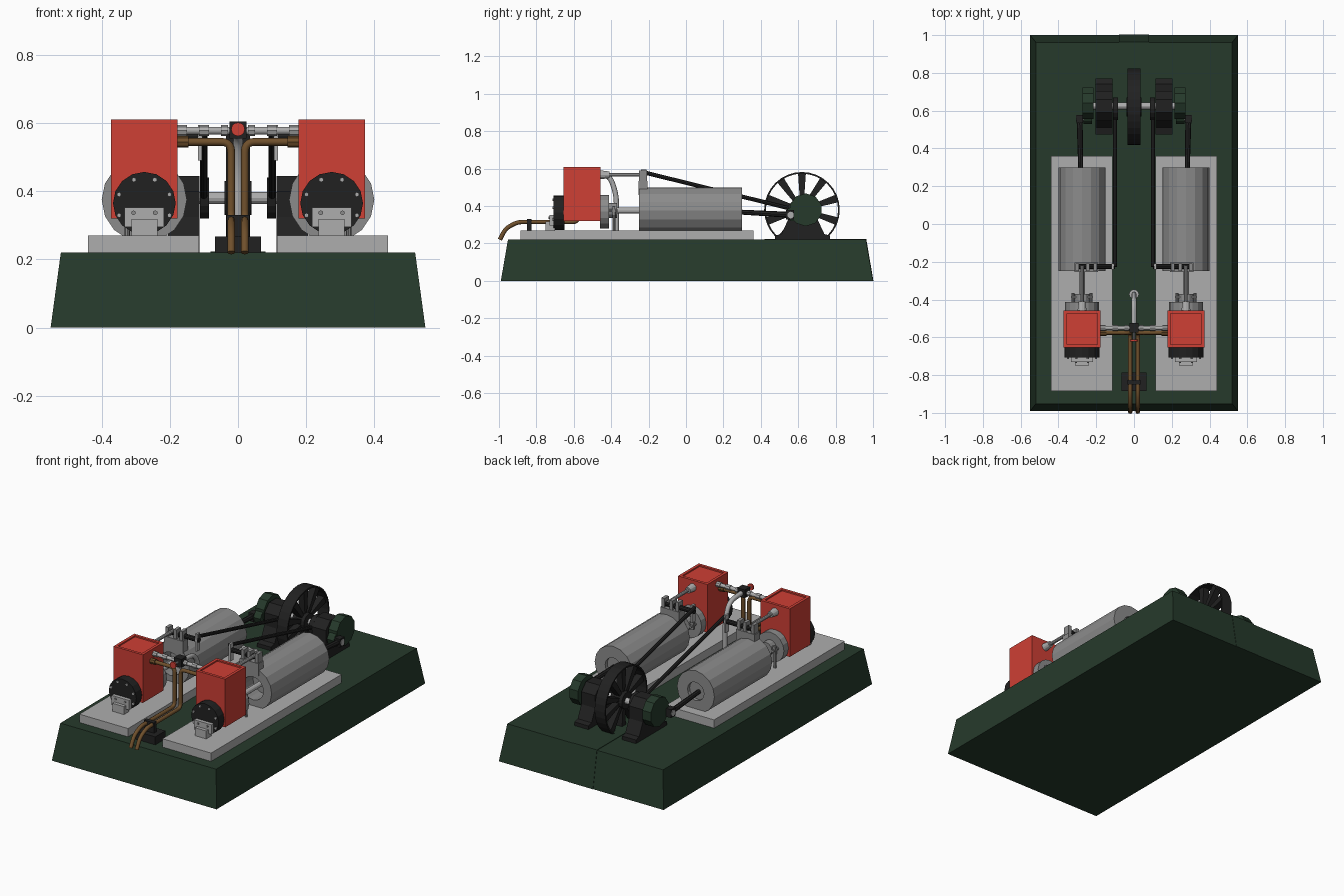
import bpy, bmesh, math
from mathutils import Vector, Matrix

if "Cube" in bpy.data.objects:
    bpy.data.objects.remove(bpy.data.objects["Cube"])


def material(name, rgb):
    m = bpy.data.materials.new(name)
    m.diffuse_color = (*rgb, 1)
    m.use_nodes = True
    m.node_tree.nodes["Principled BSDF"].inputs["Base Color"].default_value = m.diffuse_color
    return m


GREEN = material("green", (0.019, 0.042, 0.024))
RED = material("red", (0.62, 0.05, 0.035))
BLACK = material("black", (0.015, 0.015, 0.015))
COPPER = material("copper", (0.16, 0.08, 0.025))
STEEL = material("steel", (0.26, 0.26, 0.26))
BED = material("bed", (0.42, 0.42, 0.42))


def finish(name, bm, mat):
    bmesh.ops.recalc_face_normals(bm, faces=bm.faces)
    me = bpy.data.meshes.new(name)
    bm.to_mesh(me)
    bm.free()
    me.materials.append(mat)
    ob = bpy.data.objects.new(name, me)
    bpy.context.collection.objects.link(ob)
    return ob


def box(name, xs, ys, zs, mat, taper=(0, 0)):
    bm = bmesh.new()
    x, y, z = sorted(xs), sorted(ys), sorted(zs)
    tx, ty = taper
    lo = [bm.verts.new((a, b, z[0])) for a, b in
          ((x[0], y[0]), (x[1], y[0]), (x[1], y[1]), (x[0], y[1]))]
    hi = [bm.verts.new((a, b, z[1])) for a, b in
          ((x[0] + tx, y[0] + ty), (x[1] - tx, y[0] + ty),
           (x[1] - tx, y[1] - ty), (x[0] + tx, y[1] - ty))]
    bm.faces.new(lo)
    bm.faces.new(hi)
    for i in range(4):
        j = (i + 1) % 4
        bm.faces.new((lo[i], lo[j], hi[j], hi[i]))
    return finish(name, bm, mat)


def recess(ob, direction, inset, depth):
    # inset the end face that looks along direction, then push it inwards
    d = Vector(direction)
    bm = bmesh.new()
    bm.from_mesh(ob.data)
    f = max(bm.faces, key=lambda f: f.normal.dot(d))
    bmesh.ops.inset_region(bm, faces=[f], thickness=inset)
    new = bmesh.ops.extrude_discrete_faces(bm, faces=[f])["faces"][0]
    bmesh.ops.translate(bm, verts=new.verts, vec=-d * depth)
    bm.to_mesh(ob.data)
    bm.free()


def rod(name, p0, p1, r, mat, n=12, r2=None):
    p0, p1 = Vector(p0), Vector(p1)
    d = p1 - p0
    bm = bmesh.new()
    m = Matrix.Translation((p0 + p1) / 2) @ d.to_track_quat('Z', 'Y').to_matrix().to_4x4()
    bmesh.ops.create_cone(bm, cap_ends=True, segments=n, radius1=r,
                          radius2=r if r2 is None else r2, depth=d.length, matrix=m)
    return finish(name, bm, mat)


def plate(name, yz, x0, x1, mat):
    # side profile extruded along x
    bm = bmesh.new()
    f = bm.faces.new([bm.verts.new((x0, y, z)) for y, z in yz])
    g = bmesh.ops.extrude_face_region(bm, geom=[f])["geom"]
    bmesh.ops.translate(bm, verts=[v for v in g if isinstance(v, bmesh.types.BMVert)],
                        vec=(x1 - x0, 0, 0))
    return finish(name, bm, mat)


def pipe(name, pts, r, mat, bend=0.04):
    # round-cornered path with a circular bevel
    P = [Vector(p) for p in pts]
    path = [P[0]]
    for a, b, c in zip(P, P[1:], P[2:]):
        s, e = b + (a - b).normalized() * bend, b + (c - b).normalized() * bend
        path += [s.lerp(b, t).lerp(b.lerp(e, t), t) for t in (0, .2, .4, .6, .8, 1)]
    path.append(P[-1])
    cu = bpy.data.curves.new(name, 'CURVE')
    cu.dimensions = '3D'
    cu.bevel_depth, cu.bevel_resolution, cu.use_fill_caps = r, 2, True
    sp = cu.splines.new('POLY')
    sp.points.add(len(path) - 1)
    for q, v in zip(sp.points, path):
        q.co = (*v, 1)
    ob = bpy.data.objects.new(name, cu)
    cu.materials.append(mat)
    bpy.context.collection.objects.link(ob)


# plinth with rear strip
box("plinth", (-.55, .55), (-.99, 1), (0, .22), GREEN, (.03, .038))
plate("plinth_rear_strip", [(.42, .21), (.42, .223), (.964, .223), (1.002, 0), (.95, 0), (.92, .21)],
      -.08, .08, GREEN)

CY, CZ = .625, .38          # crankshaft axis
for s, side in ((-1, "left"), (1, "right")):
    X = .275 * s

    def N(n):
        return side + "_" + n

    def sx(a, b):
        return (a * s, b * s)

    # bed and crosshead trunk
    box(N("bed"), sx(.115, .44), (-.885, .36), (.22, .27), BED)
    trunk = rod(N("trunk"), (X, -.25, .375), (X, .30, .375), .125, STEEL, 16)
    recess(trunk, (0, -1, 0), .055, .1)
    recess(trunk, (0, 1, 0), .07, .02)
    # cylinder block and end covers
    block = box(N("cylinder_block"), (X - .098, X + .098), (-.655, -.457), (.32, .61), RED)
    recess(block, (0, 0, 1), .024, .008)
    rod(N("front_cover"), (X, -.708, .365), (X, -.65, .365), .092, BLACK, 16)
    for i in range(8):
        a = math.radians(22.5 + 45 * i)
        bx, bz = X + .08 * math.cos(a), .36 + .08 * math.sin(a)
        rod(N("cover_bolt"), (bx, -.714, bz), (bx, -.70, bz), .007, BED, 6)
    box(N("drain_block"), (X - .058, X + .058), (-.73, -.70), (.295, .353), BED)
    box(N("drain_foot"), (X - .038, X + .038), (-.75, -.70), (.27, .318), BED)
    for k in (-.032, .032):
        rod(N("drain_bolt"), (X + k, -.736, .337), (X + k, -.72, .337), .007, STEEL, 6)
        rod(N("gland_stud"), (X + k * 1.5, -.42, .375), (X + k * 1.5, -.365, .375), .008, STEEL, 8)
    rod(N("rear_cover"), (X, -.46, .37), (X, -.413, .37), .09, STEEL, 16)
    rod(N("gland"), (X, -.42, .375), (X, -.37, .375), .04, STEEL, 12)
    box(N("gland_flange"), (X - .058, X + .058), (-.393, -.38), (.353, .397), STEEL)
    rod(N("piston_rod"), (X, -.40, .375), (X, .05, .375), .016, BED)
    # lower drain cock
    rod(N("drain_cock"), (X + .05 * s, -.385, .27), (X + .05 * s, -.385, .375), .008, STEEL, 8)

    # valve rod and rocker bracket
    rod(N("valve_gland"), (X, -.46, .567), (X, -.41, .567), .024, BED, 12, .018)
    rod(N("valve_rod"), (X, -.42, .567), (X, -.22, .567), .01, BED, 10)
    box(N("rocker_base"), sx(.19, .315), (-.255, -.205), (.46, .535), STEEL)
    for a, b in ((.195, .215), (.235, .255), (.29, .31)):
        box(N("rocker_prong"), sx(a, b), (-.25, -.208), (.53, .59), STEEL)
    rod(N("rocker_shaft"), (.10 * s, -.225, .555), (.30 * s, -.225, .555), .014, BLACK, 10)
    box(N("rocker_lever"), sx(.106, .118), (-.24, -.21), (.49, .595), BED)
    # eccentric and its rod
    rod(N("eccentric_rod"), (.10 * s, -.225, .58), (.10 * s, CY - .06, .385), .011, BLACK, 8)
    rod(N("eccentric_strap"), (.085 * s, CY - .015, CZ), (.112 * s, CY - .015, CZ), .06, BLACK, 16)

    # main bearing pedestal
    plate(N("bearing_pedestal"),
          [(.475, .22), (.475, .242), (.51, .25), (.545, .325), (.545, .40), (.59, .445),
           (.66, .445), (.705, .40), (.705, .325), (.74, .25), (.77, .242), (.77, .22)],
          .113 * s, .205 * s, BLACK)
    # crank web with counterweight and connecting rod
    rod(N("crank_disc"), (.215 * s, CY + .015, CZ), (.272 * s, CY + .015, CZ), .088, GREEN, 10)
    plate(N("crank_arm"), [(.65, .44), (.545, .385), (.53, .36), (.54, .33), (.565, .32), (.66, .32)],
          .222 * s, .268 * s, GREEN)
    rod(N("crank_pin"), (.25 * s, .56, .352), (.308 * s, .56, .352), .018, BED)
    box(N("big_end"), sx(.27, .305), (.535, .578), (.328, .378), BLACK)
    rod(N("connecting_rod"), (.278 * s, .1, .378), (.288 * s, .56, .353), .011, BLACK, 8, .016)

    # steam branch with couplings
    rod(N("steam_branch"), (0, -.55, .578), (.18 * s, -.55, .578), .011, BED)
    for a, b in ((.03, .05), (.085, .115), (.15, .178)):
        rod(N("coupling"), (a * s, -.55, .578), (b * s, -.55, .578), .016, BED, 8)
    # copper drain pipe
    pipe(N("copper_pipe"), [(.18 * s, -.575, .545), (.02 * s, -.575, .545), (.02 * s, -.575, .315),
                            (.02 * s, -.90, .315), (.02 * s, -.965, .28), (.02 * s, -.995, .22)],
         .0115, COPPER, .03)
    rod(N("copper_union"), (.145 * s, -.575, .545), (.18 * s, -.575, .545), .017, COPPER, 8)

# crankshaft and flywheel
rod("crankshaft", (-.25, CY, CZ), (.25, CY, CZ), .018, BED, 12)
C = Vector((0, CY - .005, CZ))
bm = bmesh.new()
n = 32
rings = []
for r, x in ((.202, -.035), (.202, .035), (.193, .035), (.193, -.035)):
    rings.append([bm.verts.new(C + Vector((x, r * math.cos(2 * math.pi * i / n),
                                           r * math.sin(2 * math.pi * i / n)))) for i in range(n)])
for k in range(4):
    A, B = rings[k], rings[(k + 1) % 4]
    for i in range(n):
        j = (i + 1) % n
        bm.faces.new((A[i], A[j], B[j], B[i]))
finish("flywheel_rim", bm, BLACK)
rod("flywheel_hub", C - Vector((.04, 0, 0)), C + Vector((.04, 0, 0)), .05, BLACK, 16)
for i in range(10):
    a = 2 * math.pi * (i + .5) / 10
    u, v = Vector((math.cos(a), math.sin(a))), Vector((-math.sin(a), math.cos(a)))
    c = Vector((C.y, C.z))
    plate("flywheel_spoke", [c + u * .04 - v * .01, c + u * .196 - v * .021,
                             c + u * .196 + v * .021, c + u * .04 + v * .01], -.02, .02, BLACK)

# steam tee, regulator wheel and exhaust pipe
box("steam_tee", (-.025, .025), (-.575, -.525), (.555, .605), BLACK)
rod("regulator_stem", (0, -.62, .582), (0, -.57, .582), .006, BED, 8)
rod("regulator_wheel", (0, -.622, .582), (0, -.612, .582), .02, RED, 12)
pipe("exhaust_pipe", [(0, -.54, .58), (0, -.41, .57), (0, -.372, .46), (0, -.372, .22)], .014, BED, .05)
rod("exhaust_flange", (0, -.372, .22), (0, -.372, .235), .026, BED, 12)

# copper pipe clamp
box("clamp_base", (-.067, .067), (-.885, -.787), (.22, .268), BLACK)
box("clamp_top", (-.034, .034), (-.85, -.825), (.26, .33), BLACK)
